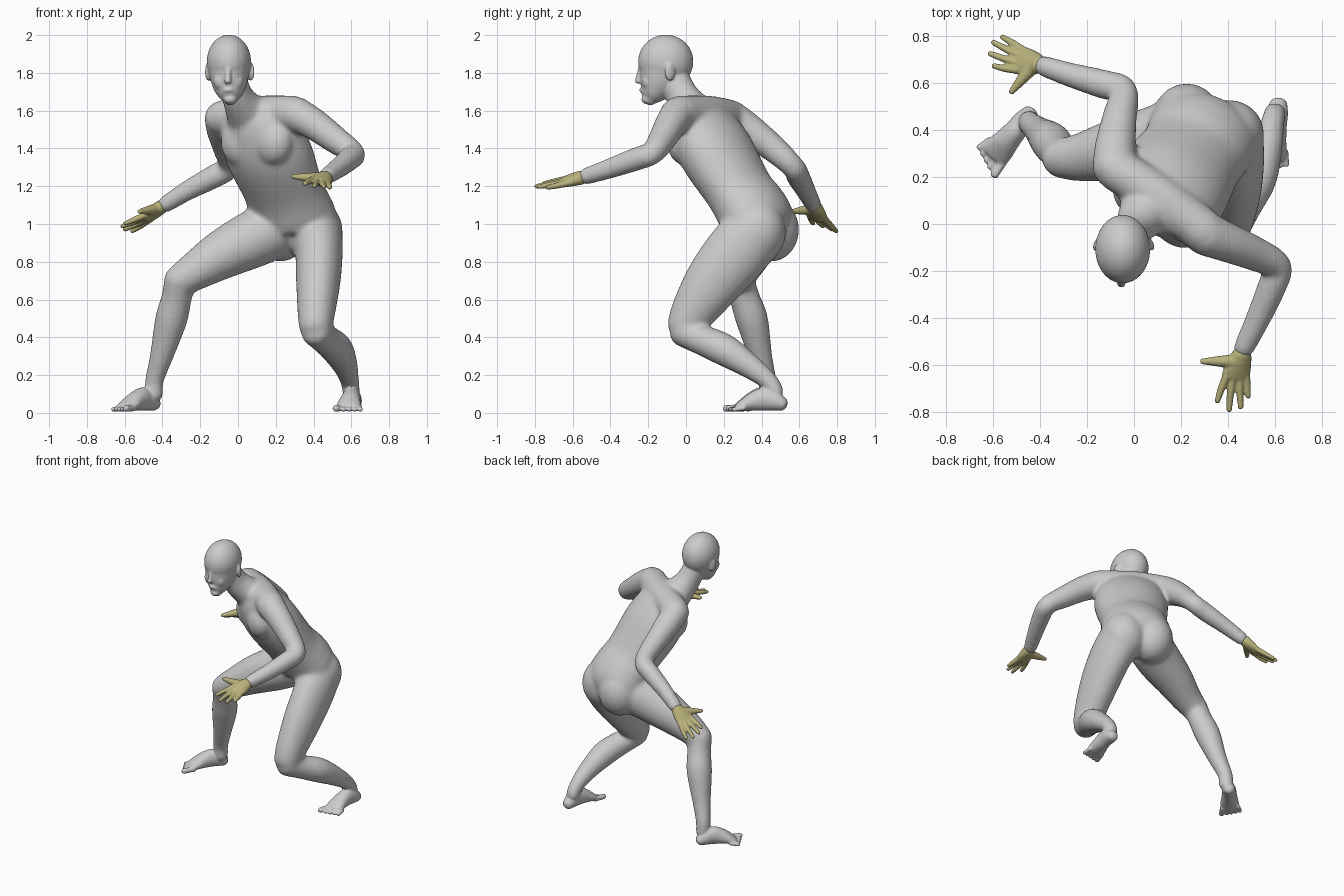
import bpy, bmesh, math
from mathutils import Vector, Matrix

SEG = 40


def spline(pts, n=5):
    """Smooth Catmull-Rom interpolation of (x, y, z, width, depth) stations."""
    p = [pts[0]] + list(pts) + [pts[-1]]
    out = []
    for i in range(1, len(p) - 2):
        for k in range(n):
            t = k / n
            out.append([0.5 * (2 * b + (c - a) * t + (2 * a - 5 * b + 4 * c - d) * t * t
                        + (3 * b - a - 3 * c + d) * t ** 3)
                        for a, b, c, d in zip(p[i - 1], p[i], p[i + 1], p[i + 2])])
    return out + [list(pts[-1])]


def tube(bm, pts, side=(1, 0, 0), side2=None, n=6):
    """Loft elliptical rings along a path with rounded ends."""
    s = spline([q if len(q) == 5 else (*q, q[3]) for q in pts], n)
    s1, s2 = Vector(side), Vector(side2 or side)
    pos = [Vector(q[:3]) for q in s]
    rings, m = [], len(s)
    for i, q in enumerate(s):
        t = (pos[min(i + 1, m - 1)] - pos[max(i - 1, 0)]).normalized()
        u = s1.lerp(s2, i / (m - 1))
        u = (u - t * u.dot(t)).normalized()
        v = t.cross(u)
        r = min(q[3], q[4]) * 0.7
        spots = [(0, 1)]
        cap = [(0.5, 0.86), (0.85, 0.52), (0.98, 0.2)]
        if i == 0:
            spots = [(-a, b) for a, b in reversed(cap)] + spots
        if i == m - 1:
            spots = spots + cap
        for off, k in spots:
            rings.append([bm.verts.new(pos[i] + t * off * r
                          + u * q[3] * k * math.cos(2 * math.pi * j / SEG)
                          + v * q[4] * k * math.sin(2 * math.pi * j / SEG)) for j in range(SEG)])
    for a, b in zip(rings, rings[1:]):
        for j in range(SEG):
            bm.faces.new((a[j], a[(j + 1) % SEG], b[(j + 1) % SEG], b[j]))
    bm.faces.new(rings[0][::-1])
    bm.faces.new(rings[-1])


def blob(bm, c, r, yaw=0):
    mat = Matrix.Translation(c) @ Matrix.Rotation(math.radians(yaw), 4, 'Z') @ Matrix.Diagonal((*r, 1))
    bmesh.ops.create_uvsphere(bm, u_segments=40, v_segments=24, radius=1, matrix=mat)


def finish(name, bm, voxel, smooth, mat=None, inflate=0):
    """Fuse overlapping volumes into one smooth skin."""
    bmesh.ops.recalc_face_normals(bm, faces=bm.faces)
    me = bpy.data.meshes.new(name)
    bm.to_mesh(me)
    bm.free()
    ob = bpy.data.objects.new(name, me)
    bpy.context.collection.objects.link(ob)
    if mat:
        me.materials.append(mat)
    r = ob.modifiers.new("fuse", 'REMESH')
    r.mode, r.voxel_size, r.use_smooth_shade = 'VOXEL', voxel, True
    sm = ob.modifiers.new("soften", 'SMOOTH')
    sm.factor, sm.iterations = 0.5, smooth
    if inflate:  # restore the volume lost by smoothing
        dp = ob.modifiers.new("inflate", 'DISPLACE')
        dp.strength, dp.mid_level = inflate, 0
    return ob


def foot(bm, heel, toe, inner):
    """Foot loft along heel-toe direction with five toes."""
    h, d = Vector((*heel, 0)), Vector((toe[0] - heel[0], toe[1] - heel[1], 0)).normalized()
    side = Vector((-d.y, d.x, 0)) * inner
    secs = [(0.0, .038, .046, .036), (.04, .046, .062, .052), (.09, .048, .074, .062),
            (.15, .055, .062, .052), (.20, .064, .044, .036), (.235, .062, .031, .023)]
    tube(bm, [(*(h + d * s + Vector((0, 0, z))), w, k) for s, w, z, k in secs], side)
    for i in range(5):
        o = side * (.046 if i == 0 else .040 - .0245 * i)
        r = .0185 if i == 0 else .0130
        a, b = h + d * (.22 - .006 * i) + o, h + d * (.298 - .011 * i) + o * 1.22
        tube(bm, [(a.x, a.y, .026, r), (b.x, b.y, r + .005, r)], side)


def hand(name, wrist, k1, k4, tips, thumb, mat):
    """Palm, four fingers from knuckle line k1-k4, and thumb."""
    bm = bmesh.new()
    w, k1, k4 = Vector(wrist), Vector(k1), Vector(k4)
    side, mid = k4 - k1, (k1 + k4) / 2
    half = side.length / 2
    tube(bm, [(*w, .042, .037), (*w.lerp(mid, .45), half, .032),
              (*mid, half + .008, .022)], side)
    for i, tip in enumerate(tips):
        k, t = k1.lerp(k4, i / 3), Vector(tip)
        k = k.lerp(mid, .12)
        t = t - (t - k).normalized() * .006
        tube(bm, [(*k.lerp(w, .15), .018), (*k.lerp(t, .5), .0155), (*t, .0115)], side)
    t, b = Vector(thumb), w.lerp(k1, .3)
    tube(bm, [(*b, .032), (*b.lerp(t, .5), .022), (*t.lerp(b, .07), .012)], side)
    finish(name, bm, .005, 4, mat)


core = bmesh.new()

# torso, shoulder girdle, neck
tube(core, [(.30, .40, .93, .12, .11), (.30, .385, 1.01, .225, .17), (.275, .34, 1.09, .228, .175),
            (.24, .28, 1.18, .222, .163), (.16, .16, 1.38, .245, .175),
            (.11, .095, 1.52, .22, .142), (.085, .07, 1.60, .15, .09)],
     (.92, -.38, 0), (.80, -.58, 0))
tube(core, [(-.08, .235, 1.565, .088), (.10, .12, 1.585, .09), (.30, -.035, 1.585, .091)], (0, 0, 1))
tube(core, [(.06, .07, 1.57, .12, .10), (.0, -.015, 1.67, .080, .084), (-.035, -.07, 1.78, .074, .08)])
for c in ((.015, .115, 1.43), (.185, -.005, 1.435)):
    blob(core, c, (.11, .083, .12), -36)

# buttocks
blob(core, (.225, .452, .97), (.14, .142, .165))
blob(core, (.405, .382, .96), (.145, .142, .165))

# arms
tube(core, [(-.085, .23, 1.57, .088), (-.08, .33, 1.50, .083), (-.062, .45, 1.41, .07),
            (-.045, .565, 1.305, .058), (-.13, .595, 1.25, .058), (-.27, .635, 1.175, .049),
            (-.39, .675, 1.10, .041)], (.1, -.9, .5))
tube(core, [(.30, -.04, 1.585, .09), (.40, -.08, 1.53, .08), (.51, -.125, 1.45, .07),
            (.61, -.18, 1.375, .058), (.59, -.26, 1.345, .058), (.53, -.40, 1.295, .05),
            (.465, -.535, 1.25, .041)], (0, 0, 1))

# legs
tube(core, [(.18, .38, .965, .15), (.07, .345, .915, .146), (-.08, .315, .84, .127),
            (-.22, .285, .755, .10), (-.305, .28, .70, .083)], (0, 1, 0))
tube(core, [(-.305, .275, .715, .08), (-.325, .31, .61, .076), (-.355, .35, .49, .081),
            (-.405, .395, .30, .058), (-.443, .43, .17, .046), (-.445, .435, .09, .046)])
tube(core, [(.405, .37, .96, .145, .16), (.428, .27, .85, .122, .165), (.425, .15, .70, .113, .15),
            (.415, .04, .54, .096, .117), (.41, -.015, .45, .083, .088)])
tube(core, [(.41, -.02, .435, .078), (.465, .08, .388, .076), (.525, .20, .335, .081),
            (.570, .34, .245, .061), (.592, .44, .165, .046), (.60, .475, .10, .044)])

# soften the joined limbs strongly, then add the finer parts to that skin
soft = finish("soft_core", core, .012, 18, None, .005)
bpy.context.view_layer.update()
skin = bpy.data.meshes.new_from_object(soft.evaluated_get(bpy.context.evaluated_depsgraph_get()))
body = bmesh.new()
body.from_mesh(skin)
bpy.data.objects.remove(soft)

# feet
foot(body, (-.442, .470), (-.642, .24), 1)
foot(body, (.616, .512), (.572, .21), -1)

# head: cranium and lofted face
blob(body, (-.048, -.107, 1.860), (.117, .146, .142))
tube(body, [(-.040, -.195, 1.655, .036, .034), (-.042, -.178, 1.685, .064, .064),
            (-.045, -.155, 1.73, .088, .098), (-.047, -.127, 1.79, .104, .130),
            (-.048, -.113, 1.85, .108, .140)])
# nose
tube(body, [(-.051, -.240, 1.83, .014, .012), (-.053, -.250, 1.785, .015, .013),
            (-.054, -.254, 1.755, .019, .018)])
# brows, cheeks, ears
for s in (-1, 1):
    tube(body, [(-.05 + s * .018, -.236, 1.838, .012), (-.05 + s * .045, -.225, 1.842, .012),
                (-.05 + s * .075, -.196, 1.834, .012)], (0, 0, 1))
    blob(body, (-.05 + s * .045, -.198, 1.755), (.034, .034, .045))
    blob(body, (-.044 + s * .113, -.085, 1.805), (.014, .030, .048), s * 25)
# lips, chin
tube(body, [(-.072, -.226, 1.708, .010), (-.05, -.236, 1.709, .012), (-.026, -.226, 1.708, .010)], (0, 0, 1))
blob(body, (-.045, -.205, 1.705), (.045, .032, .042))
blob(body, (-.042, -.212, 1.660), (.032, .024, .024))
finish("body", body, .0065, 6)

# hands
olive = bpy.data.materials.new("olive")
olive.diffuse_color = (.48, .44, .20, 1)
hand("right_hand", (-.405, .68, 1.092), (-.500, .645, 1.045), (-.470, .748, 1.015),
     [(-.604, .675, 1.0), (-.62, .728, .985), (-.606, .777, .968), (-.566, .80, .958)],
     (-.53, .553, 1.065), olive)
hand("left_hand", (.460, -.553, 1.246), (.378, -.66, 1.235), (.484, -.648, 1.208),
     [(.353, -.762, 1.212), (.405, -.80, 1.198), (.455, -.788, 1.196), (.487, -.742, 1.192)],
     (.278, -.585, 1.252), olive)
